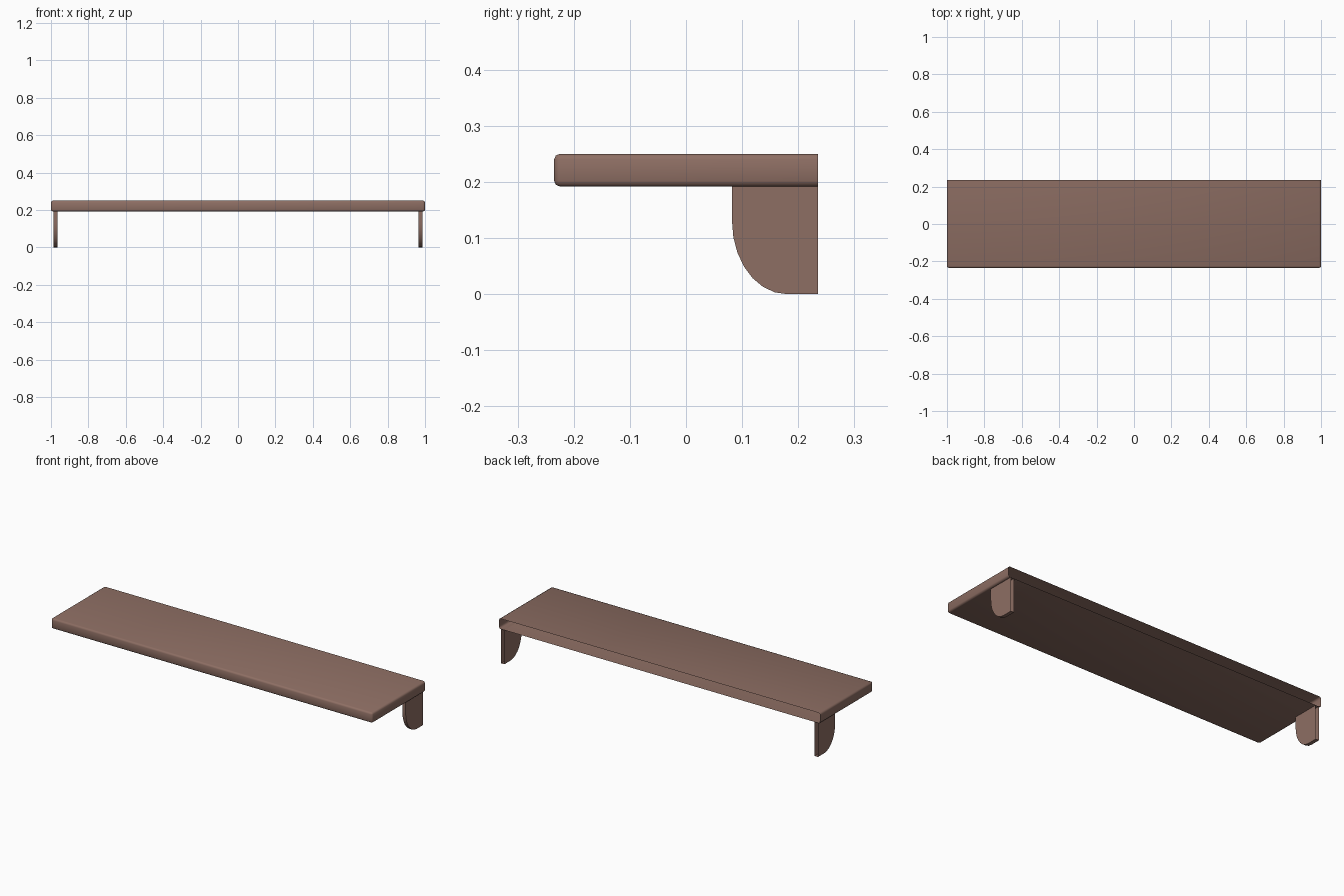
import bpy, bmesh, math
from mathutils import Matrix

if "Cube" in bpy.data.objects:
    bpy.data.objects.remove(bpy.data.objects["Cube"], do_unlink=True)

BACK = 0.235          # wall side of the shelf
BOARD_BOTTOM, BOARD_TOP = 0.192, 0.25

wood = bpy.data.materials.new("warm brown wood")
wood.use_nodes = True
colour = (0.27, 0.157, 0.126, 1)
wood.diffuse_color = colour
wood.node_tree.nodes["Principled BSDF"].inputs["Base Color"].default_value = colour


def remove_back(bm):
    """Leave the part open where it meets the wall."""
    back = [f for f in bm.faces if all(v.co.y > BACK - 1e-4 for v in f.verts)]
    bmesh.ops.delete(bm, geom=back, context='FACES')


def finish(name, bm, angle):
    bmesh.ops.recalc_face_normals(bm, faces=bm.faces)
    remove_back(bm)
    mesh = bpy.data.meshes.new(name)
    bm.to_mesh(mesh)
    bm.free()
    mesh.materials.append(wood)
    obj = bpy.data.objects.new(name, mesh)
    bpy.context.collection.objects.link(obj)
    bpy.ops.object.select_all(action='DESELECT')
    obj.select_set(True)
    bpy.context.view_layer.objects.active = obj
    bpy.ops.object.shade_smooth_by_angle(angle=math.radians(angle))
    return obj


# Shelf board: rounded on every edge except those against the wall
bm = bmesh.new()
size = (2, 2 * BACK, BOARD_TOP - BOARD_BOTTOM)
centre = (0, 0, (BOARD_TOP + BOARD_BOTTOM) / 2)
bmesh.ops.create_cube(bm, size=1, matrix=Matrix.Translation(centre) @ Matrix.Diagonal((*size, 1)))
edges = [e for e in bm.edges if any(v.co.y < 0 for v in e.verts)]
bmesh.ops.bevel(bm, geom=edges, offset=0.01, segments=2, profile=0.5, affect='EDGES')
finish("shelf_board", bm, 60)


# Brackets: thin plates with a quarter-round lower front corner
def bracket(name, side):
    outline = [(BACK, 0), (BACK, BOARD_BOTTOM), (0.082, BOARD_BOTTOM)]
    for i in range(8):
        a = math.pi / 2 * i / 7
        outline.append((0.18 - 0.098 * math.cos(a), 0.13 - 0.13 * math.sin(a)))
    bm = bmesh.new()
    plate = bm.faces.new([bm.verts.new((side * 0.966, y, z)) for y, z in outline])
    new = bmesh.ops.extrude_face_region(bm, geom=[plate], use_keep_orig=True)["geom"]
    moved = [v for v in new if isinstance(v, bmesh.types.BMVert)]
    bmesh.ops.translate(bm, verts=moved, vec=(side * 0.02, 0, 0))
    finish(name, bm, 35)


bracket("left_bracket", 1)
bracket("right_bracket", -1)
